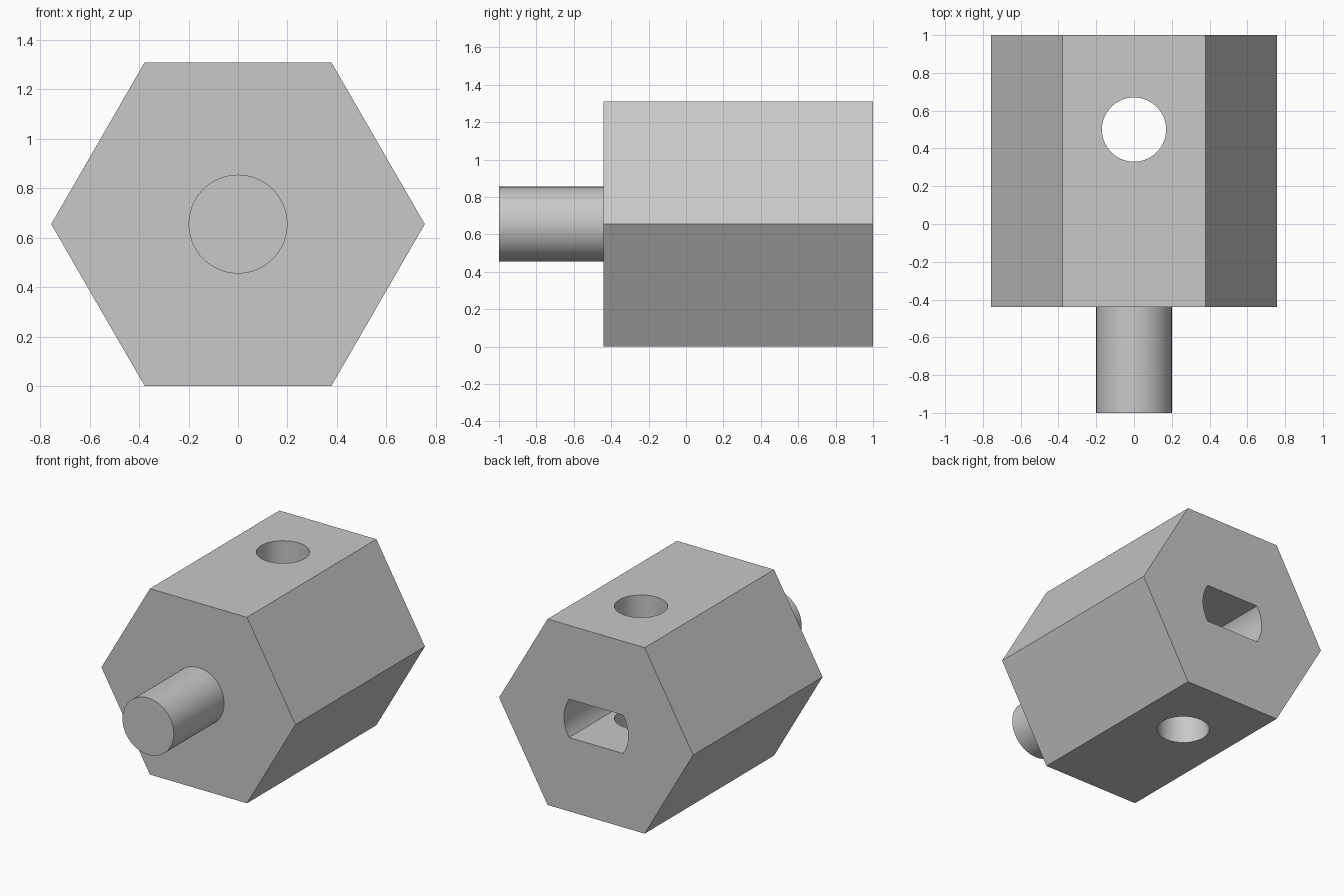
import bpy, bmesh
from math import sin, cos, pi, asin, radians
from mathutils import Vector

if "Cube" in bpy.data.objects:
    bpy.data.objects.remove(bpy.data.objects["Cube"], do_unlink=True)

MID = 0.655       # height of the long axis
RADIUS = 0.756    # hexagon corner radius
FRONT, BACK = -0.44, 1.0

grey = bpy.data.materials.new("plain grey")
grey.use_nodes = True
grey.diffuse_color = (0.58, 0.58, 0.58, 1)
grey.node_tree.nodes["Principled BSDF"].inputs["Base Color"].default_value = grey.diffuse_color


def arc(radius, start, end, count):
    """Points along an arc, without the end point."""
    step = (end - start) / count
    return [(radius * cos(start + i * step), radius * sin(start + i * step)) for i in range(count)]


def prism(name, profile, place, sweep):
    """Extrude a flat profile; place maps its points into space."""
    bm = bmesh.new()
    face = bm.faces.new([bm.verts.new(place(u, v)) for u, v in profile])
    made = bmesh.ops.extrude_face_region(bm, geom=[face])["geom"]
    bmesh.ops.translate(bm, vec=sweep, verts=[g for g in made if isinstance(g, bmesh.types.BMVert)])
    bmesh.ops.recalc_face_normals(bm, faces=bm.faces[:])
    mesh = bpy.data.meshes.new(name)
    bm.to_mesh(mesh)
    bm.free()
    mesh.materials.append(grey)
    obj = bpy.data.objects.new(name, mesh)
    bpy.context.collection.objects.link(obj)
    return obj


def activate(obj):
    bpy.ops.object.select_all(action="DESELECT")
    obj.select_set(True)
    bpy.context.view_layer.objects.active = obj


def along_y(y):
    return lambda u, v: Vector((u, y, MID + v))


# Hexagonal body and round front peg
body = prism("hex_body", arc(RADIUS, 0, 2 * pi, 6), along_y(FRONT), Vector((0, BACK - FRONT, 0)))
peg = prism("front_peg", arc(0.2, 0, 2 * pi, 64), along_y(-1), Vector((0, 1 + FRONT + 0.01, 0)))

# Vertical through hole
hole = prism("hole_cutter", arc(0.17, 0, 2 * pi, 64),
             lambda u, v: Vector((u, 0.5 + v, -0.1)), Vector((0, 0, 1.6)))

# Back socket: a circle with flat top and bottom
socket_radius, half_height = 0.25, 0.135
a = asin(half_height / socket_radius)
side = arc(socket_radius, -a, a, 16) + [(socket_radius * cos(a), half_height)]
socket = prism("socket_cutter", side + [(-u, -v) for u, v in side],
               along_y(0.25), Vector((0, 0.8, 0)))

for cutter in (hole, socket):
    cut = body.modifiers.new(cutter.name, "BOOLEAN")
    cut.operation = "DIFFERENCE"
    cut.solver = "EXACT"
    cut.object = cutter
    activate(body)
    bpy.ops.object.modifier_apply(modifier=cut.name)
    bpy.data.objects.remove(cutter, do_unlink=True)

for part in (body, peg):
    activate(part)
    bpy.ops.object.shade_smooth_by_angle(angle=radians(30))
